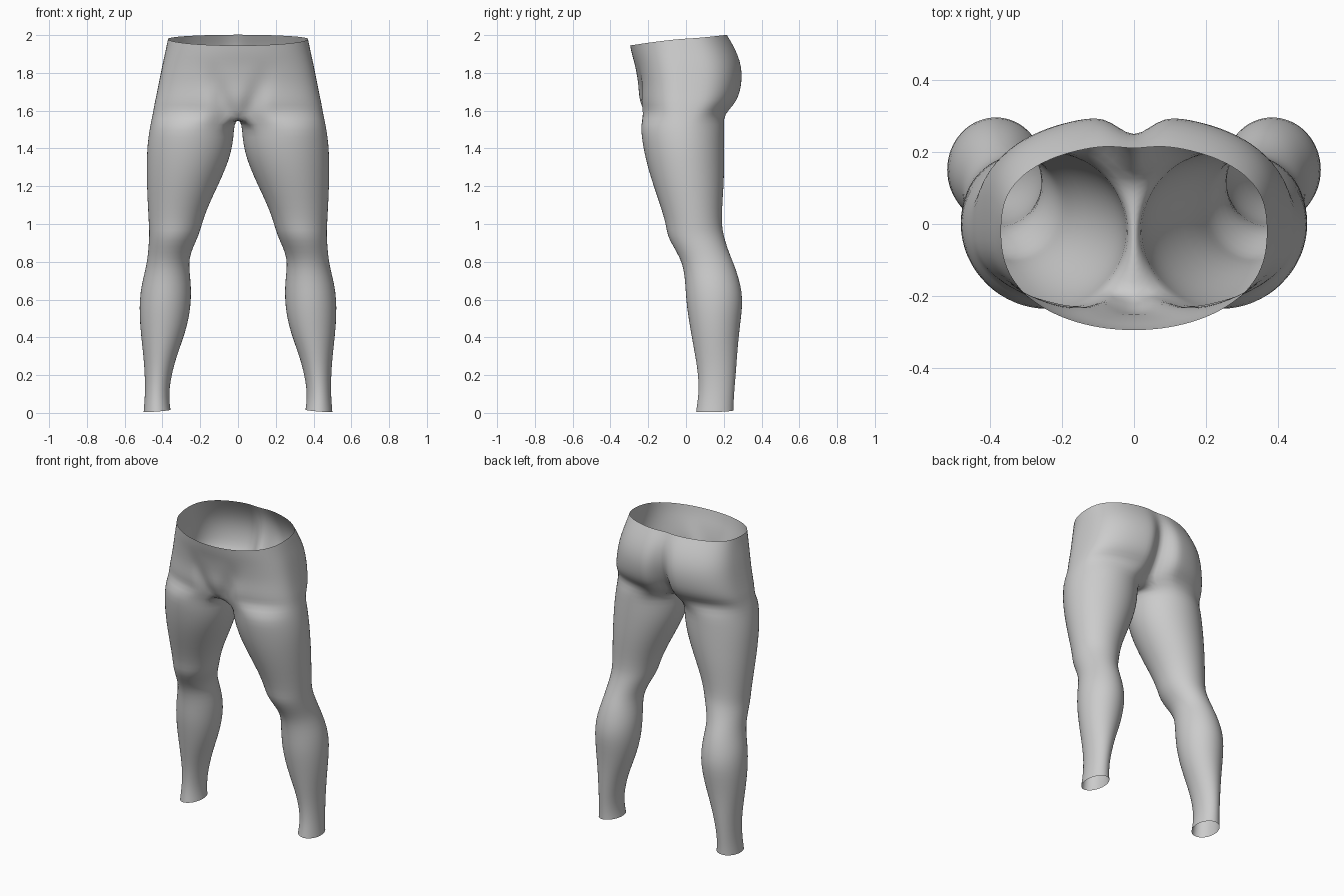
import bpy, bmesh, math

if "Cube" in bpy.data.objects:
    bpy.data.objects.remove(bpy.data.objects["Cube"])

N = 32          # points round a leg
GAP = 7         # inner points that merge into the crotch seam
H = N - GAP     # points on half of a hip ring

# leg sections: height, inner x, outer x, front y, back y
LEG = [
    (0.01, .357, .50, .053, .252), (0.05, .362, .496, .06, .252),
    (0.12, .365, .492, .068, .256), (0.22, .348, .494, .063, .265),
    (0.32, .318, .503, .045, .272), (0.42, .28, .515, .027, .281),
    (0.52, .256, .522, .01, .294), (0.60, .248, .521, .0, .301),
    (0.68, .248, .511, -.004, .289), (0.76, .258, .49, -.012, .265),
    (0.82, .258, .479, -.032, .24), (0.88, .236, .474, -.067, .217),
    (0.94, .208, .470, -.10, .20), (0.99, .193, .472, -.105, .19),
    (1.08, .165, .477, -.13, .191), (1.20, .107, .483, -.172, .20),
    (1.30, .062, .484, -.203, .203), (1.38, .035, .483, -.222, .204),
    (1.46, .022, .476, -.236, .203), (1.53, .019, .464, -.24, .202),
]

# hip sections: height, half width, front y, back y, back squareness,
# cleft depth, groin crease depth, groin crease x, rim tilt
HIP = [
    (1.585, .452, -.238, .215, .65, .10, .050, .06, .0),
    (1.63, .445, -.250, .262, .60, .12, .050, .07, .0),
    (1.68, .434, -.252, .290, .60, .11, .035, .09, .0),
    (1.74, .422, -.252, .303, .60, .09, .018, .12, .0),
    (1.80, .410, -.262, .306, .60, .07, .008, .14, .0),
    (1.86, .398, -.273, .295, .62, .05, .0, .15, .2),
    (1.92, .384, -.287, .266, .68, .025, .0, .15, .6),
    (1.98, .372, -.296, .222, .75, .012, .0, .15, 1.0),
]


def leg_ring(z, xi, xo, yf, yb):
    """Closed ring that starts at the inner front and runs round the outside."""
    cx, cy, rx, ry = (xi + xo) / 2, (yf + yb) / 2, (xo - xi) / 2, (yb - yf) / 2
    pts = []
    for j in range(N):
        a = math.pi / 4 + math.tau * j / N
        pts.append((cx - rx * math.cos(a), cy - ry * math.sin(a), z))
    return pts


def hip_ring(z, w, yf, yb, p, cleft, crease, crease_x, tilt):
    """Half ring from the front centre to the back centre."""
    pts, ym = [], -.02
    for j in range(H):
        a = math.pi * j / (H - 1)
        a -= .1 * math.sin(2 * a)
        c, x = math.cos(a), w * math.sin(a)
        if j in (0, H - 1):
            x = 0
        if c > 0:
            y = ym + (yf - ym) * c ** .82
            y += crease * math.exp(-((x - crease_x) / .035) ** 2)
        else:
            y = ym + (yb - ym) * (-c) ** p
            y -= cleft * math.exp(-(x / .05) ** 2)
        dz = -(.035 if c > 0 else .022) * c * tilt
        pts.append((x, y, z + dz))
    return pts


def bridge(bm, lower, upper, count, closed):
    for j in range(count if closed else count - 1):
        k = (j + 1) % count
        bm.faces.new((lower[j], lower[k], upper[k], upper[j]))


bm = bmesh.new()

# leg tube, open at the ankle
rings = [[bm.verts.new(p) for p in leg_ring(*row)] for row in LEG]
for v in rings[0]:
    v.co.z += .03 * (v.co.y - .15) - .08 * (v.co.x - .43)
for a, b in zip(rings, rings[1:]):
    bridge(bm, a, b, N, True)

# hips, open at the waist
hips = [[bm.verts.new(p) for p in hip_ring(*row)] for row in HIP]
for a, b in zip(hips, hips[1:]):
    bridge(bm, a, b, H, False)

# crotch seam between the front and back centre of the lowest hip ring
front, back = hips[0][0], hips[0][-1]
front.co = (0, -.215, 1.565)
back.co = (0, .115, 1.575)
seam = []
for i in range(1, GAP + 1):
    t = i / (GAP + 1)
    seam.append(bm.verts.new((0, back.co.y + (front.co.y - back.co.y) * t, 1.556)))
bridge(bm, rings[-1], hips[0] + seam, N, True)

bmesh.ops.recalc_face_normals(bm, faces=bm.faces)
if sum(f.normal.x * (f.calc_center_median().x - .3) for f in bm.faces) < 0:
    bmesh.ops.reverse_faces(bm, faces=bm.faces)
mesh = bpy.data.meshes.new("legs_and_hips")
bm.to_mesh(mesh)
bm.free()

body = bpy.data.objects.new("legs_and_hips", mesh)
bpy.context.collection.objects.link(body)
grey = bpy.data.materials.new("plain_grey")
grey.diffuse_color = (.6, .6, .6, 1)
grey.use_nodes = True
grey.node_tree.nodes["Principled BSDF"].inputs["Base Color"].default_value = grey.diffuse_color
mesh.materials.append(grey)
for poly in mesh.polygons:
    poly.use_smooth = True

# second half and smoothing
mirror = body.modifiers.new("mirror", 'MIRROR')
mirror.use_clip = True
mirror.merge_threshold = .0005
smooth = body.modifiers.new("smooth", 'SUBSURF')
smooth.levels = smooth.render_levels = 1
